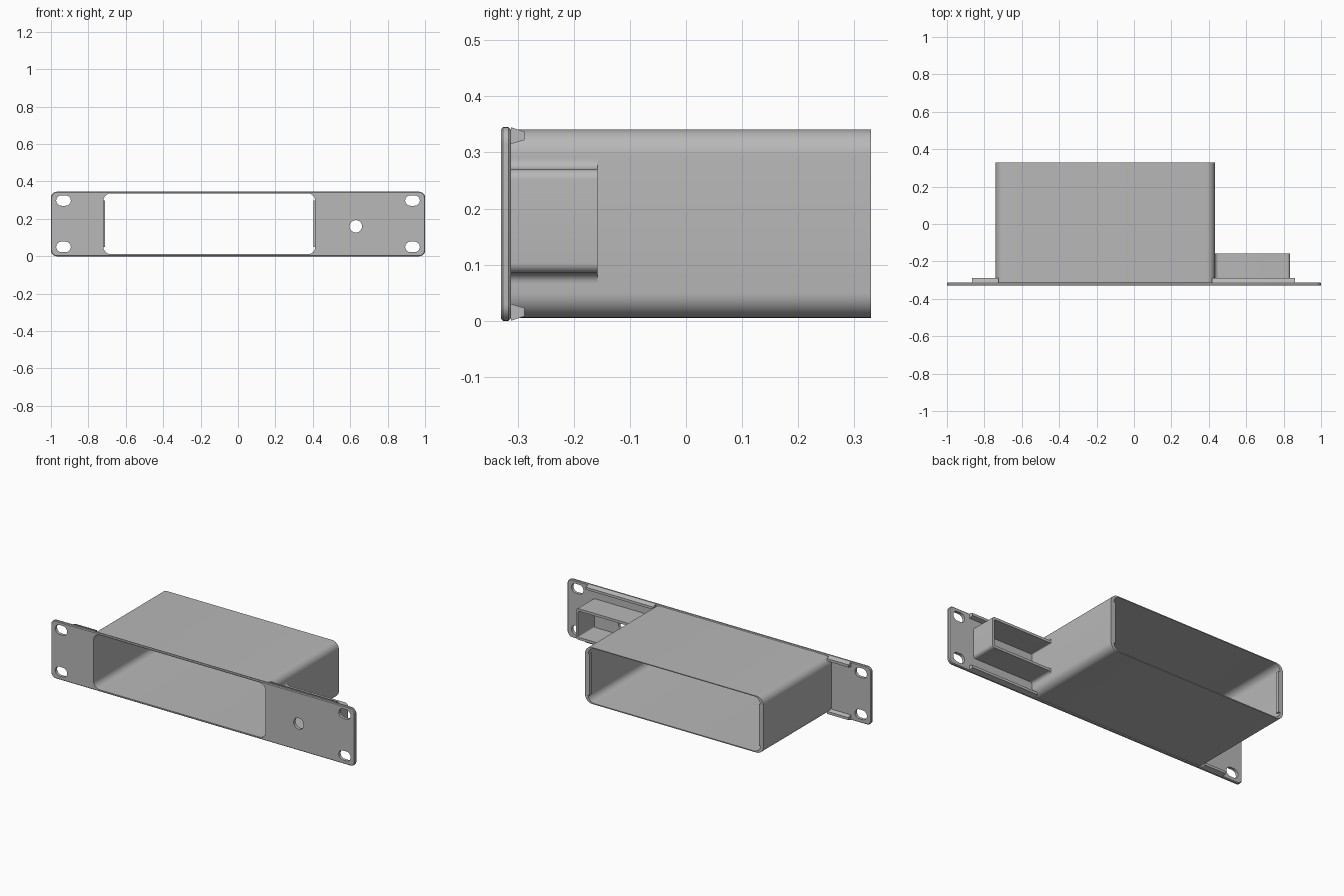
import bpy, bmesh
from math import sin, cos, pi

default = bpy.data.objects.get("Cube")
if default:
    bpy.data.objects.remove(default, do_unlink=True)

grey = bpy.data.materials.new("plain grey")
grey.use_nodes = True
grey.diffuse_color = (0.48, 0.48, 0.48, 1)
grey.node_tree.nodes["Principled BSDF"].inputs["Base Color"].default_value = grey.diffuse_color

FRONT, PANEL_BACK, BACK = -0.33, -0.312, 0.33
HEIGHT = 0.345


def rounded(x0, x1, z0, z1, r, steps=8):
    """Outline of a rounded rectangle in the xz plane."""
    corners = [(x1 - r, z1 - r), (x0 + r, z1 - r), (x0 + r, z0 + r), (x1 - r, z0 + r)]
    return [(cx + r * cos((k + i / steps) * pi / 2), cz + r * sin((k + i / steps) * pi / 2))
            for k, (cx, cz) in enumerate(corners) for i in range(steps + 1)]


def finish(name, bm):
    bmesh.ops.recalc_face_normals(bm, faces=bm.faces)
    mesh = bpy.data.meshes.new(name)
    bm.to_mesh(mesh)
    bm.free()
    mesh.materials.append(grey)
    ob = bpy.data.objects.new(name, mesh)
    bpy.context.collection.objects.link(ob)
    return ob


def ring(bm, outline, y):
    return [bm.verts.new((x, y, z)) for x, z in outline]


def prism(name, outline, y0, y1, chamfer=0):
    """Solid outline swept along y, with optional chamfered rims."""
    bm = bmesh.new()
    face = bm.faces.new(ring(bm, outline, y0))
    out = bmesh.ops.extrude_face_region(bm, geom=[face], use_keep_orig=True)
    new = [v for v in out["geom"] if isinstance(v, bmesh.types.BMVert)]
    bmesh.ops.translate(bm, verts=new, vec=(0, y1 - y0, 0))
    if chamfer:
        rims = [e for e in bm.edges if abs(e.verts[0].co.y - e.verts[1].co.y) < 1e-6]
        bmesh.ops.bevel(bm, geom=rims, offset=chamfer, segments=1, affect="EDGES")
    return finish(name, bm)


def tube(name, outer, inner, y0, y1):
    """Open sleeve between two matching outlines."""
    bm = bmesh.new()
    rings = [ring(bm, outer, y0), ring(bm, outer, y1), ring(bm, inner, y1), ring(bm, inner, y0)]
    n = len(outer)
    for a, b in zip(rings, rings[1:] + rings[:1]):
        for i in range(n):
            j = (i + 1) % n
            bm.faces.new((a[i], a[j], b[j], b[i]))
    return finish(name, bm)


def cut(target, cutter):
    mod = target.modifiers.new("cut", "BOOLEAN")
    mod.operation, mod.solver, mod.object = "DIFFERENCE", "EXACT", cutter
    bpy.context.view_layer.objects.active = target
    bpy.ops.object.modifier_apply(modifier=mod.name)
    bpy.data.objects.remove(cutter, do_unlink=True)


# Face panel with the large window, four mounting slots and a cable hole
opening = rounded(-0.72, 0.413, 0.011, 0.336, 0.04)
panel = prism("face_panel", rounded(-1, 1, 0, HEIGHT, 0.03), FRONT, PANEL_BACK, 0.004)
holes = [opening, rounded(0.597, 0.663, 0.127, 0.193, 0.0329)]
for x in (-0.933, 0.933):
    for z in (0.05, 0.298):
        holes.append(rounded(x - 0.039, x + 0.039, z - 0.028, z + 0.028, 0.0279))
for hole in holes:
    cut(panel, prism("hole_cutter", hole, FRONT - 0.05, PANEL_BACK + 0.05))
parts = [panel]

# Main sleeve, open at both ends
parts.append(tube("main_sleeve", rounded(-0.74, 0.433, 0.005, 0.341, 0.045), opening,
                  PANEL_BACK, BACK))

# Narrow stop lips inside the rear opening
for side, x0, x1 in (("right", -0.725, -0.711), ("left", 0.404, 0.418)):
    parts.append(prism(side + "_stop_lip", [(x0, 0.05), (x1, 0.05), (x1, 0.297), (x0, 0.297)],
                       BACK - 0.02, BACK))

# Small socket housing beside the sleeve, open at the back
parts.append(tube("socket_housing", rounded(0.42, 0.835, 0.085, 0.27, 0.018),
                  rounded(0.434, 0.82, 0.1, 0.255, 0.006), PANEL_BACK, -0.158))

# Concave fillets where the housing meets the sleeve
R = 0.018
for name, z, s in (("upper_fillet", 0.27, 1), ("lower_fillet", 0.085, -1)):
    arc = [(0.433 + R * (1 - sin(i * pi / 16)), z + s * R * (1 - cos(i * pi / 16)))
           for i in range(9)]
    parts.append(prism(name, [(0.425, z - s * 0.012), (0.451, z - s * 0.012)] + arc
                       + [(0.425, z + s * R)], PANEL_BACK, -0.158))

# Tapered stiffening ribs along the panel's upper and lower edges
for side, x0, x1 in (("right", -0.867, -0.725), ("left", 0.418, 0.862)):
    for level in ("upper", "lower"):
        bm = bmesh.new()
        profile = [(PANEL_BACK, 0.345), (-0.288, 0.337), (-0.288, 0.322), (PANEL_BACK, 0.315)]
        ends = [[bm.verts.new((x, y, z if level == "upper" else HEIGHT - z))
                 for y, z in profile] for x in (x0, x1)]
        for end in ends:
            bm.faces.new(end)
        for i in range(4):
            j = (i + 1) % 4
            bm.faces.new((ends[0][i], ends[0][j], ends[1][j], ends[1][i]))
        parts.append(finish(f"{side}_{level}_rib", bm))

# Smooth the rounded corners, keep the edges crisp
bpy.ops.object.select_all(action="DESELECT")
for ob in parts:
    ob.select_set(True)
bpy.context.view_layer.objects.active = panel
bpy.ops.object.shade_smooth_by_angle(angle=pi / 6)
